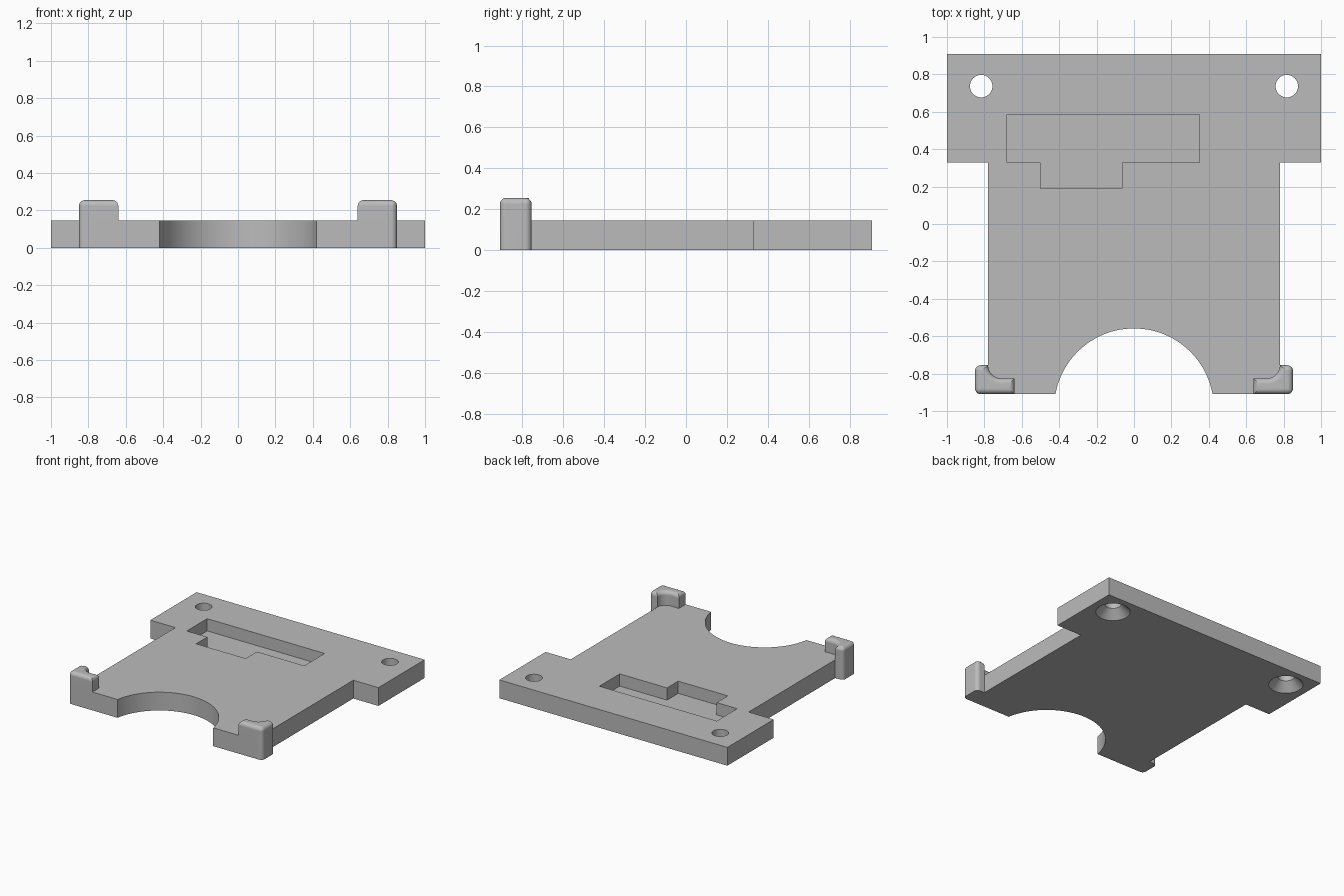
import bpy, bmesh
from math import sin, cos, pi, atan2, hypot, radians

cube = bpy.data.objects.get("Cube")
if cube:
    bpy.data.objects.remove(cube, do_unlink=True)

THICK = 0.145
FRONT, BACK = -0.91, 0.91

# Single grey material
grey = bpy.data.materials.new("plain_grey")
grey.use_nodes = True
colour = (0.5, 0.5, 0.5, 1)
grey.diffuse_color = colour
grey.node_tree.nodes["Principled BSDF"].inputs["Base Color"].default_value = colour


def finish(name, bm):
    """Turn a bmesh into a named object."""
    bmesh.ops.recalc_face_normals(bm, faces=bm.faces[:])
    mesh = bpy.data.meshes.new(name)
    bm.to_mesh(mesh)
    bm.free()
    mesh.materials.append(grey)
    obj = bpy.data.objects.new(name, mesh)
    bpy.context.scene.collection.objects.link(obj)
    return obj


def prism(outline, z0, z1):
    """Upright prism over a closed outline."""
    bm = bmesh.new()
    face = bm.faces.new([bm.verts.new((x, y, z0)) for x, y in outline])
    result = bmesh.ops.extrude_face_region(bm, geom=[face])
    top = [v for v in result["geom"] if isinstance(v, bmesh.types.BMVert)]
    bmesh.ops.translate(bm, verts=top, vec=(0, 0, z1 - z0))
    bmesh.ops.recalc_face_normals(bm, faces=bm.faces[:])
    return bm


def arc(cx, cy, r, a0, a1, steps):
    return [(cx + r * cos(a0 + (a1 - a0) * i / steps),
             cy + r * sin(a0 + (a1 - a0) * i / steps)) for i in range(steps + 1)]


def combine(target, tool, operation):
    """Apply a boolean and remove the tool object."""
    mod = target.modifiers.new(operation.title(), "BOOLEAN")
    mod.operation = operation
    mod.solver = "EXACT"
    mod.object = tool
    bpy.context.view_layer.update()
    bpy.context.view_layer.objects.active = target
    bpy.ops.object.modifier_apply(modifier=mod.name)
    bpy.data.objects.remove(tool, do_unlink=True)


# T-shaped plate with a round notch in the front edge
half_gap, notch_y = 0.42, -0.985
start = atan2(FRONT - notch_y, half_gap)
radius = hypot(FRONT - notch_y, half_gap)
notch = arc(0, notch_y, radius, pi - start, start, 48)
outline = [(-0.78, FRONT)] + notch + [
    (0.78, FRONT), (0.78, 0.33), (1, 0.33), (1, BACK),
    (-1, BACK), (-1, 0.33), (-0.78, 0.33)]
plate = finish("mounting_plate", prism(outline, 0, THICK))

# Stepped pocket in the top
pocket = [(-0.68, 0.585), (-0.68, 0.33), (-0.5, 0.33), (-0.5, 0.19),
          (-0.065, 0.19), (-0.065, 0.33), (0.35, 0.33), (0.35, 0.585)]
combine(plate, finish("pocket_cutter", prism(pocket, THICK - 0.097, 0.3)), "DIFFERENCE")


def countersunk_cutter(cx, cy, sides=48):
    """Turned cutter: cone below, straight bore above."""
    bm = bmesh.new()
    rings = []
    for r, z in ((0.135, -0.01), (0.06, 0.065), (0.06, 0.3)):
        rings.append([bm.verts.new((cx + r * cos(2 * pi * i / sides),
                                    cy + r * sin(2 * pi * i / sides), z))
                      for i in range(sides)])
    for low, high in zip(rings, rings[1:]):
        for i in range(sides):
            j = (i + 1) % sides
            bm.faces.new((low[i], low[j], high[j], high[i]))
    bm.faces.new(rings[0][::-1])
    bm.faces.new(rings[-1])
    return finish("screw_hole_cutter", bm)


def corner_clip(side):
    """L-shaped upright with a filleted inner corner and rounded edges."""
    inner = arc(0.71, -0.755, 0.07, 0, -pi / 2, 10)
    shape = [(0.64, FRONT), (0.85, FRONT), (0.85, -0.755)] + inner + [(0.64, -0.825)]
    height = 0.255
    bm = prism([(side * x, y) for x, y in shape], 0, height)
    edges = []
    for e in bm.edges:
        a, b = (v.co for v in e.verts)
        on_top = min(a.z, b.z) > height - 0.001
        outer_upright = abs(a.z - b.z) > 0.1 and abs(a.x) > 0.84
        if on_top or outer_upright:
            edges.append(e)
    bmesh.ops.bevel(bm, geom=edges, offset=0.03, segments=5, profile=0.5,
                    affect="EDGES", clamp_overlap=False)
    return finish("corner_clip", bm)


# Screw holes and front corner clips on both sides
for side in (-1, 1):
    combine(plate, countersunk_cutter(side * 0.817, 0.737), "DIFFERENCE")
    combine(plate, corner_clip(side), "UNION")

# Smooth the round surfaces, keep flats flat
bpy.ops.object.select_all(action="DESELECT")
plate.select_set(True)
bpy.context.view_layer.objects.active = plate
bpy.ops.object.shade_smooth_by_angle(angle=radians(30))
weighted = plate.modifiers.new("Weighted Normals", "WEIGHTED_NORMAL")
weighted.keep_sharp = True
